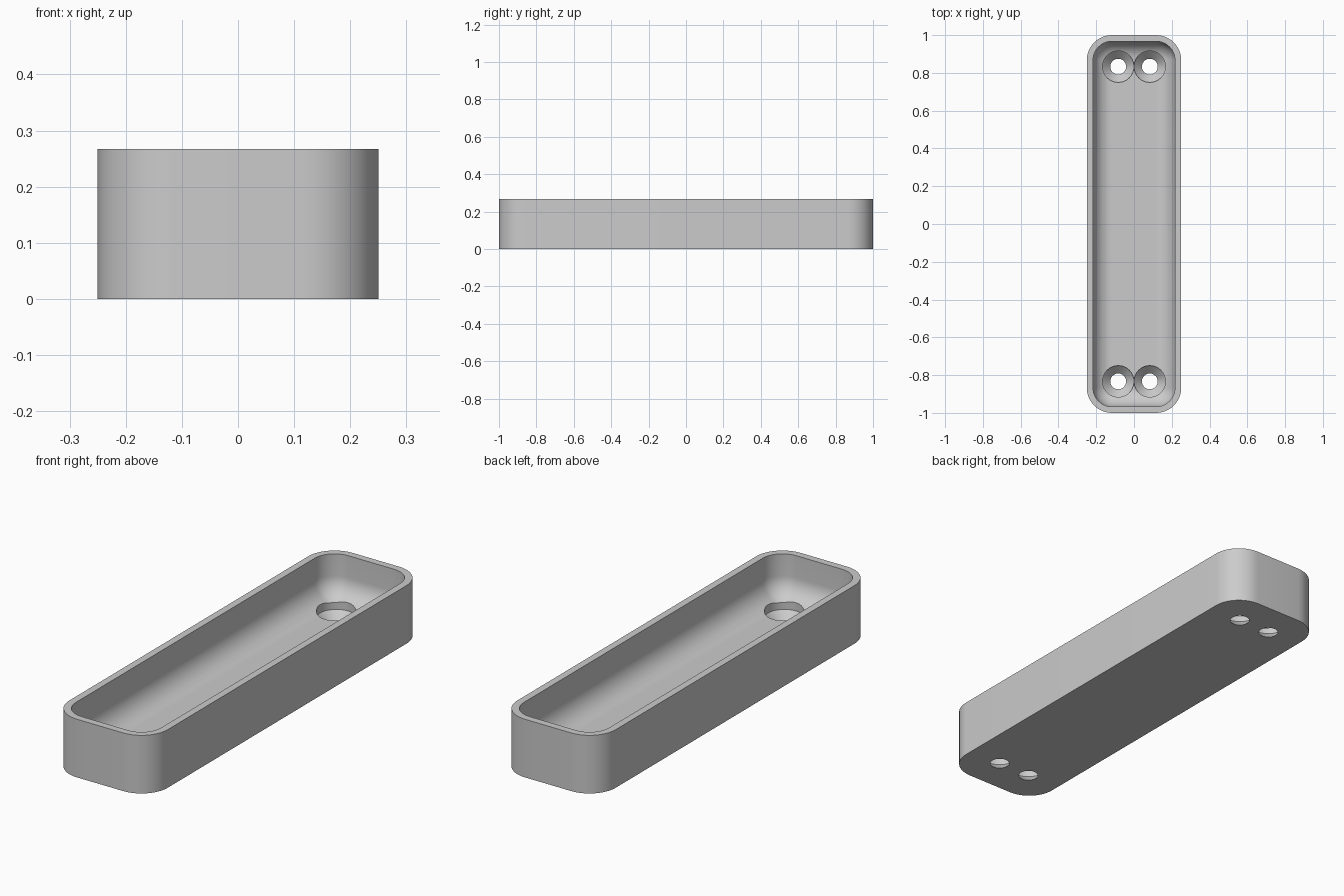
import bpy, bmesh, math

cube = bpy.data.objects.get("Cube")
if cube:
    bpy.data.objects.remove(cube, do_unlink=True)

HALF_X, HALF_Y, HEIGHT = 0.25, 1.0, 0.267
CORNER, WALL, FLOOR = 0.133, 0.033, 0.067
FILLET = CORNER - WALL
STEPS = 12

grey = bpy.data.materials.new("plain grey")
grey.use_nodes = True
grey.diffuse_color = (0.6, 0.6, 0.6, 1)
grey.node_tree.nodes["Principled BSDF"].inputs["Base Color"].default_value = grey.diffuse_color


def rounded_loop(bm, inset, z):
    """Rounded rectangle of vertices, moved inwards by inset."""
    r = max(CORNER - inset, 0.001)
    cx, cy = HALF_X - inset - r, HALF_Y - inset - r
    loop = []
    for q, (sx, sy) in enumerate([(1, 1), (-1, 1), (-1, -1), (1, -1)]):
        for i in range(STEPS + 1):
            a = (q + i / STEPS) * math.pi / 2
            loop.append(bm.verts.new((sx * cx + r * math.cos(a), sy * cy + r * math.sin(a), z)))
    return loop


def circle_loop(bm, x, y, r, z, n=48):
    return [bm.verts.new((x + r * math.cos(i * math.tau / n), y + r * math.sin(i * math.tau / n), z))
            for i in range(n)]


def skin(bm, loops):
    """Join successive loops and cap both ends."""
    for a, b in zip(loops, loops[1:]):
        for i in range(len(a)):
            j = (i + 1) % len(a)
            bm.faces.new((a[i], a[j], b[j], b[i]))
    bm.faces.new(loops[0][::-1])
    bm.faces.new(loops[-1])


def make_object(name, bm):
    bmesh.ops.remove_doubles(bm, verts=bm.verts, dist=0.00001)
    bmesh.ops.recalc_face_normals(bm, faces=bm.faces)
    mesh = bpy.data.meshes.new(name)
    bm.to_mesh(mesh)
    bm.free()
    mesh.materials.append(grey)
    obj = bpy.data.objects.new(name, mesh)
    bpy.context.collection.objects.link(obj)
    return obj


# Tray: outer wall, rim, inner wall and the round fillet down to the floor
bm = bmesh.new()
profile = [(0, 0), (0, HEIGHT), (WALL, HEIGHT)]
for i in range(STEPS + 1):
    a = i / STEPS * math.pi / 2
    profile.append((WALL + FILLET * (1 - math.cos(a)), FLOOR + FILLET * (1 - math.sin(a))))
skin(bm, [rounded_loop(bm, inset, z) for inset, z in profile])
tray = make_object("tray", bm)

# Countersunk screw holes, a pair at each end
bm = bmesh.new()
for x in (-0.0835, 0.0835):
    for y in (-0.833, 0.833):
        steps = [(0.0417, -0.02), (0.0417, 0), (0.083, 0.0417), (0.083, 0.2)]
        skin(bm, [circle_loop(bm, x, y, r, z) for r, z in steps])
cutter = make_object("screw_hole_cutter", bm)
cutter.hide_render = True

cut = tray.modifiers.new("screw holes", 'BOOLEAN')
cut.operation = 'DIFFERENCE'
cut.solver = 'EXACT'
cut.object = cutter
bpy.ops.object.select_all(action='DESELECT')
bpy.context.view_layer.objects.active = tray
tray.select_set(True)
bpy.ops.object.modifier_apply(modifier=cut.name)
bpy.data.objects.remove(cutter, do_unlink=True)
bpy.ops.object.shade_smooth_by_angle(angle=math.radians(25))
